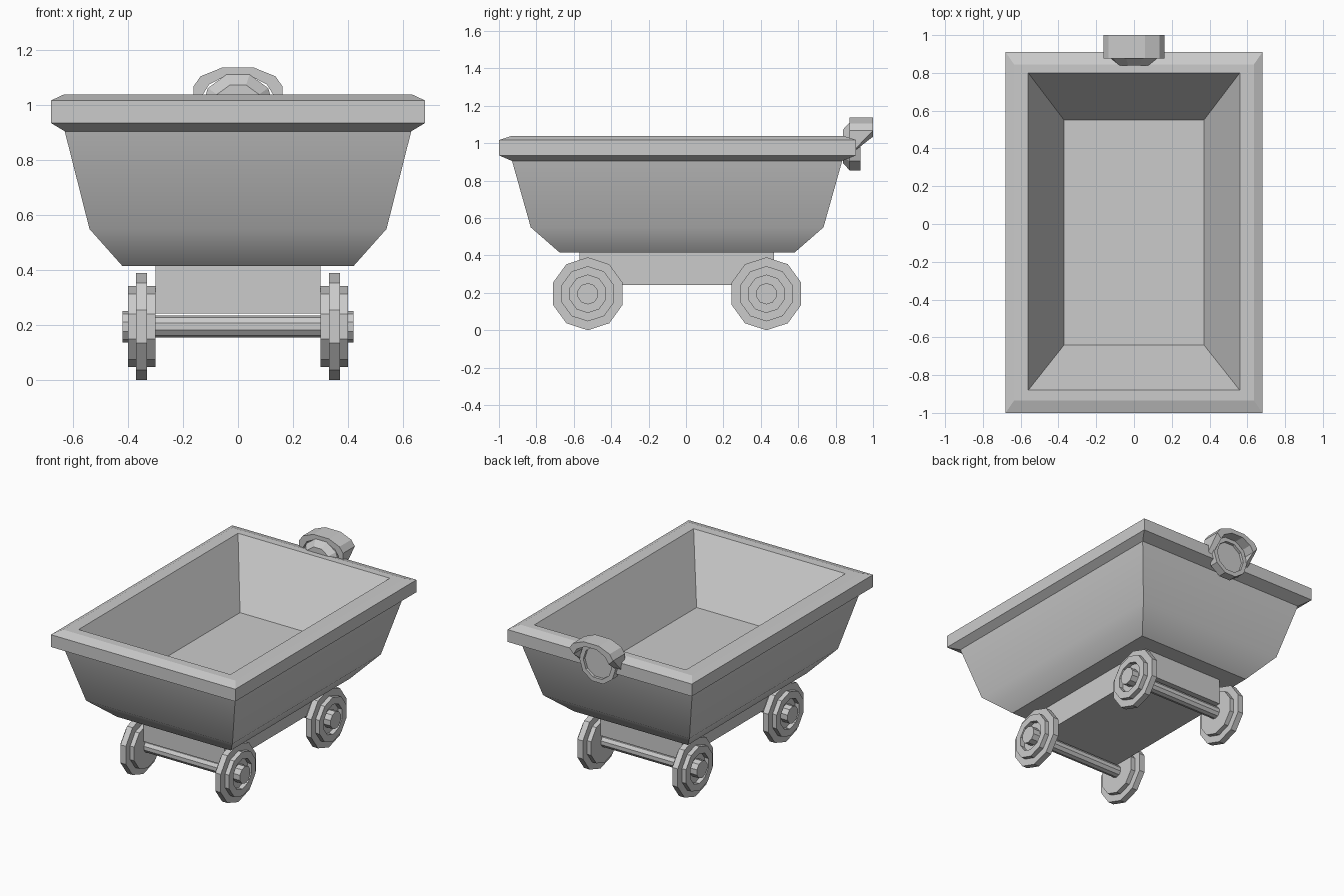
import bpy, bmesh
from math import sin, cos, pi, radians

if "Cube" in bpy.data.objects:
    bpy.data.objects.remove(bpy.data.objects["Cube"])


def loft(name, rings, smooth=None, cap_start=True, cap_end=True):
    """Skin a sequence of equal-length closed point rings."""
    bm = bmesh.new()
    loops = [[bm.verts.new(p) for p in ring] for ring in rings]
    n = len(loops[0])
    for a, b in zip(loops, loops[1:]):
        for i in range(n):
            j = (i + 1) % n
            bm.faces.new((a[i], a[j], b[j], b[i]))
    if cap_start:
        bm.faces.new(loops[0][::-1])
    if cap_end:
        bm.faces.new(loops[-1])
    bmesh.ops.recalc_face_normals(bm, faces=bm.faces)
    me = bpy.data.meshes.new(name)
    bm.to_mesh(me)
    bm.free()
    ob = bpy.data.objects.new(name, me)
    bpy.context.collection.objects.link(ob)
    if smooth:
        bpy.ops.object.select_all(action='DESELECT')
        ob.select_set(True)
        bpy.context.view_layer.objects.active = ob
        bpy.ops.object.shade_smooth_by_angle(angle=radians(smooth))
    return ob


def rect(hx, y0, y1, z):
    return [(-hx, y0, z), (hx, y0, z), (hx, y1, z), (-hx, y1, z)]


def disc(axis, along, r, a, b, n=10, phase=0.0):
    """Ring around the x axis (centre y=a, z=b) or y axis (centre x=a, z=b)."""
    pts = []
    for i in range(n):
        t = 2 * pi * i / n + phase
        u, v = a + r * sin(t), b + r * cos(t)
        pts.append((along, u, v) if axis == 'x' else (u, along, v))
    return pts


# Tub outer shell
loft("tub_body", [rect(0.42, -0.675, 0.58, 0.415),
                  rect(0.54, -0.83, 0.735, 0.55),
                  rect(0.63, -0.93, 0.835, 0.905)], smooth=40, cap_end=False)

# Rim and the hollow inside
loft("tub_rim_and_interior", [rect(0.63, -0.93, 0.835, 0.905),
                              rect(0.68, -1.0, 0.91, 0.935),
                              rect(0.68, -1.0, 0.91, 1.017),
                              rect(0.635, -0.935, 0.845, 1.038),
                              rect(0.56, -0.88, 0.80, 1.038),
                              rect(0.37, -0.64, 0.55, 0.655)], cap_start=False)

# Chassis block
loft("chassis", [rect(0.30, -0.57, 0.47, 0.243), rect(0.30, -0.57, 0.47, 0.417)])

# Axles and flanged wheels
wheel_profile = [(0.30, 0.1475), (0.33, 0.1475), (0.33, 0.195), (0.37, 0.195),
                 (0.37, 0.1475), (0.40, 0.1475), (0.40, 0.10), (0.37, 0.10),
                 (0.37, 0.057), (0.42, 0.057)]
for end, y in (("front", -0.525), ("back", 0.43)):
    loft(end + "_axle", [disc('x', x, 0.04, y, 0.195) for x in (-0.31, 0.31)])
    wheels = loft(end + "_wheels", [disc('x', x, r, y, 0.195) for x, r in wheel_profile])
    wheels.modifiers.new("mirror", 'MIRROR')

# Lamp body with recessed lens
lamp_profile = [(0.84, 0.095), (0.875, 0.135), (0.933, 0.135), (0.933, 0.105), (0.915, 0.105)]
loft("lamp", [disc('y', y, r, 0, 0.983, phase=pi / 10) for y, r in lamp_profile])

# Lamp hood: arch whose lower front edge is cut at a slant
outer = [(0.157, 0.94), (0.162, 1.068), (0.136, 1.105), (0.057, 1.137)]
inner = [(0.125, 0.94), (0.130, 1.035), (0.105, 1.075), (0.042, 1.108)]
arch_out = outer + [(-x, z) for x, z in outer[::-1]]
arch_in = inner + [(-x, z) for x, z in inner[::-1]]


def front_y(z):
    return max(0.877, min(1.0, 0.935 + z - 1.0))


sections = []
for (xo, zo), (xi, zi) in zip(arch_out, arch_in):
    fy = front_y(zo)
    sections.append([(xo, 0.875, zo), (xo, fy, zo), (xi, fy, zi), (xi, 0.875, zi)])
loft("lamp_hood", sections)
